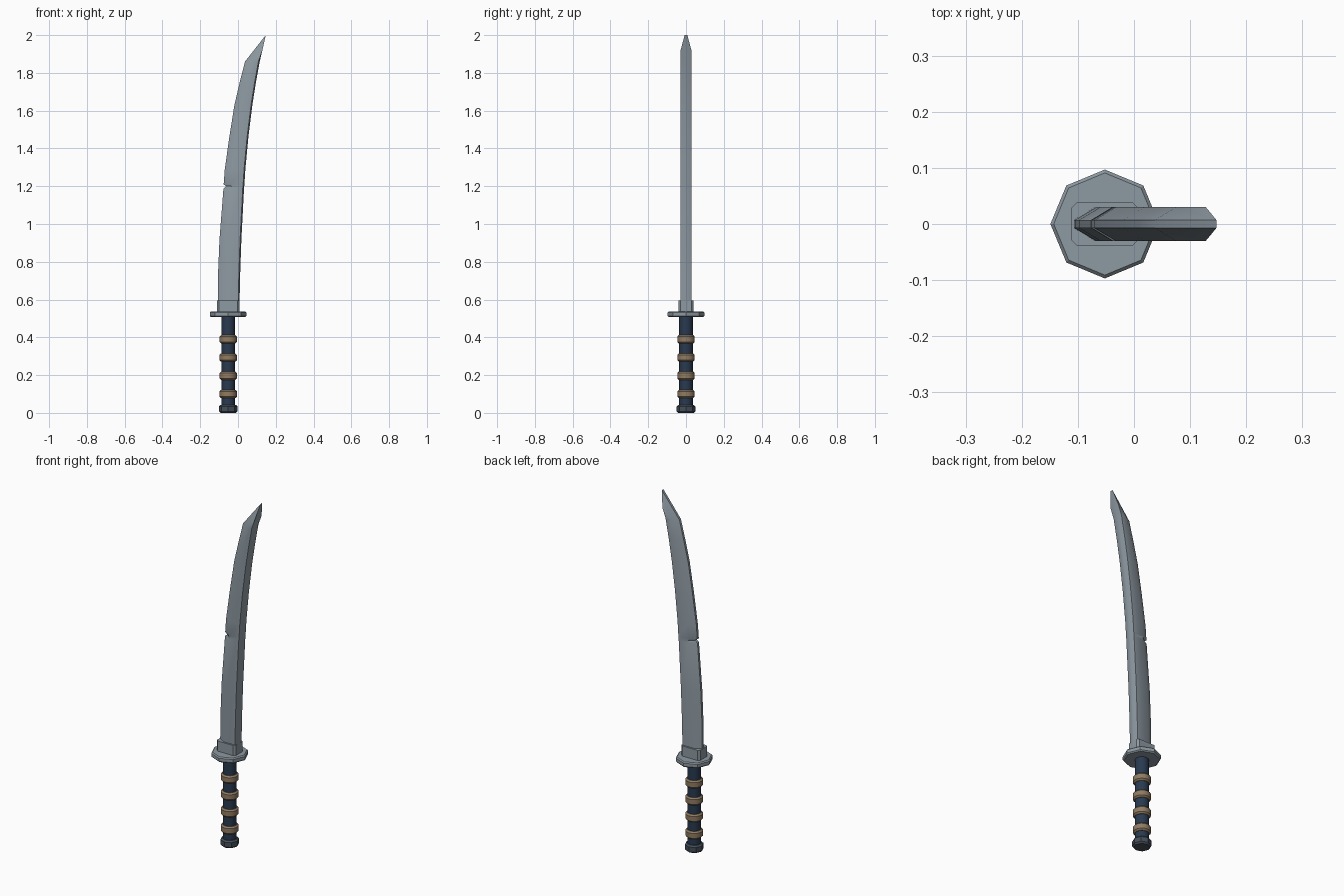
import bpy, bmesh, math

if "Cube" in bpy.data.objects:
    bpy.data.objects.remove(bpy.data.objects["Cube"])

CX = -0.052  # axis of the handle


def material(name, rgb):
    m = bpy.data.materials.new(name)
    m.diffuse_color = (*rgb, 1)
    m.use_nodes = True
    m.node_tree.nodes["Principled BSDF"].inputs["Base Color"].default_value = m.diffuse_color
    return m


steel = material("steel grey", (0.27, 0.32, 0.36))
navy = material("dark navy", (0.022, 0.042, 0.08))
tan = material("tan wrap", (0.28, 0.2, 0.125))
dark = material("dark steel", (0.06, 0.078, 0.1))


def finish(bm, name, mat):
    bmesh.ops.recalc_face_normals(bm, faces=bm.faces)
    me = bpy.data.meshes.new(name)
    bm.to_mesh(me)
    bm.free()
    ob = bpy.data.objects.new(name, me)
    bpy.context.collection.objects.link(ob)
    me.materials.append(mat)
    return ob


def smooth(ob, angle=35):
    bpy.ops.object.select_all(action='DESELECT')
    ob.select_set(True)
    bpy.context.view_layer.objects.active = ob
    bpy.ops.object.shade_smooth_by_angle(angle=math.radians(angle))


def lathe(name, mat, profile, sides):
    """Capped solid of revolution around the handle axis; profile is (radius, z)."""
    bm = bmesh.new()
    rings = [[bm.verts.new((CX + r * math.cos(2 * math.pi * i / sides),
                            r * math.sin(2 * math.pi * i / sides), z))
              for i in range(sides)] for r, z in profile]
    for a, b in zip(rings, rings[1:]):
        for i in range(sides):
            j = (i + 1) % sides
            bm.faces.new((a[i], a[j], b[j], b[i]))
    bm.faces.new(rings[0])
    bm.faces.new(rings[-1])
    return finish(bm, name, mat)


def disc(name, mat, r, z0, z1, bevel, sides):
    return lathe(name, mat, [(r - bevel, z0), (r, z0 + bevel),
                             (r, z1 - bevel), (r - bevel, z1)], sides)


# Handle: pommel, grip, wrap rings, guard
disc("pommel", dark, 0.049, 0.0, 0.043, 0.008, 8)
smooth(lathe("grip", navy, [(0.036, 0.02), (0.036, 0.52)], 12))
for k, z in enumerate((0.1, 0.197, 0.293, 0.39)):
    smooth(disc("wrap_ring_%d" % (k + 1), tan, 0.046, z - 0.022, z + 0.022, 0.008, 16))
disc("guard", steel, 0.097, 0.507, 0.537, 0.006, 8)

# Blade collar: box with chamfered upright corners
bm = bmesh.new()
bmesh.ops.create_cube(bm, size=1)
for v in bm.verts:
    v.co = (CX + v.co.x * 0.118, v.co.y * 0.078, 0.56 + v.co.z * 0.07)
upright = [e for e in bm.edges if abs(e.verts[0].co.z - e.verts[1].co.z) > 0.01]
bmesh.ops.bevel(bm, geom=upright, offset=0.01, segments=1, affect='EDGES')
finish(bm, "blade_collar", steel)

# Blade: rows of (z, cutting edge x, spine x), with a small nick at z = 1.2
rows = [(0.54, -0.108, 0.007), (0.75, -0.105, 0.012), (0.92, -0.098, 0.018),
        (1.188, -0.077, 0.032), (1.2, -0.062, 0.033), (1.21, -0.076, 0.034),
        (1.29, -0.07, 0.039), (1.46, -0.046, 0.055), (1.63, -0.019, 0.076),
        (1.75, 0.009, 0.095), (1.86, 0.037, 0.115)]
E, T = 0.007, 0.03  # half thickness at the edge and at the ridges
bm = bmesh.new()
loops = []
for z, l, r in rows:
    ridge = (-0.035 if z == 1.2 else l + 0.038)
    half = [(l, E), (ridge, T), (r - 0.007, T), (r, E)]
    pts = [(x, -y) for x, y in half] + [(x, y) for x, y in reversed(half)]
    loops.append([bm.verts.new((x, y, z)) for x, y in pts])
# the point: edge and spine meet above, ridges meet below
tip = [(0.147, E, 2.0), (0.128, T, 1.915), (0.128, T, 1.915), (0.147, E, 2.0)]
loops.append([bm.verts.new((x, -y, z)) for x, y, z in tip]
             + [bm.verts.new(p) for p in reversed(tip)])
for a, b in zip(loops, loops[1:]):
    for i in range(8):
        j = (i + 1) % 8
        bm.faces.new((a[i], a[j], b[j], b[i]))
bm.faces.new(loops[0])
bmesh.ops.remove_doubles(bm, verts=bm.verts, dist=0.0005)
smooth(finish(bm, "blade", steel), 35)
